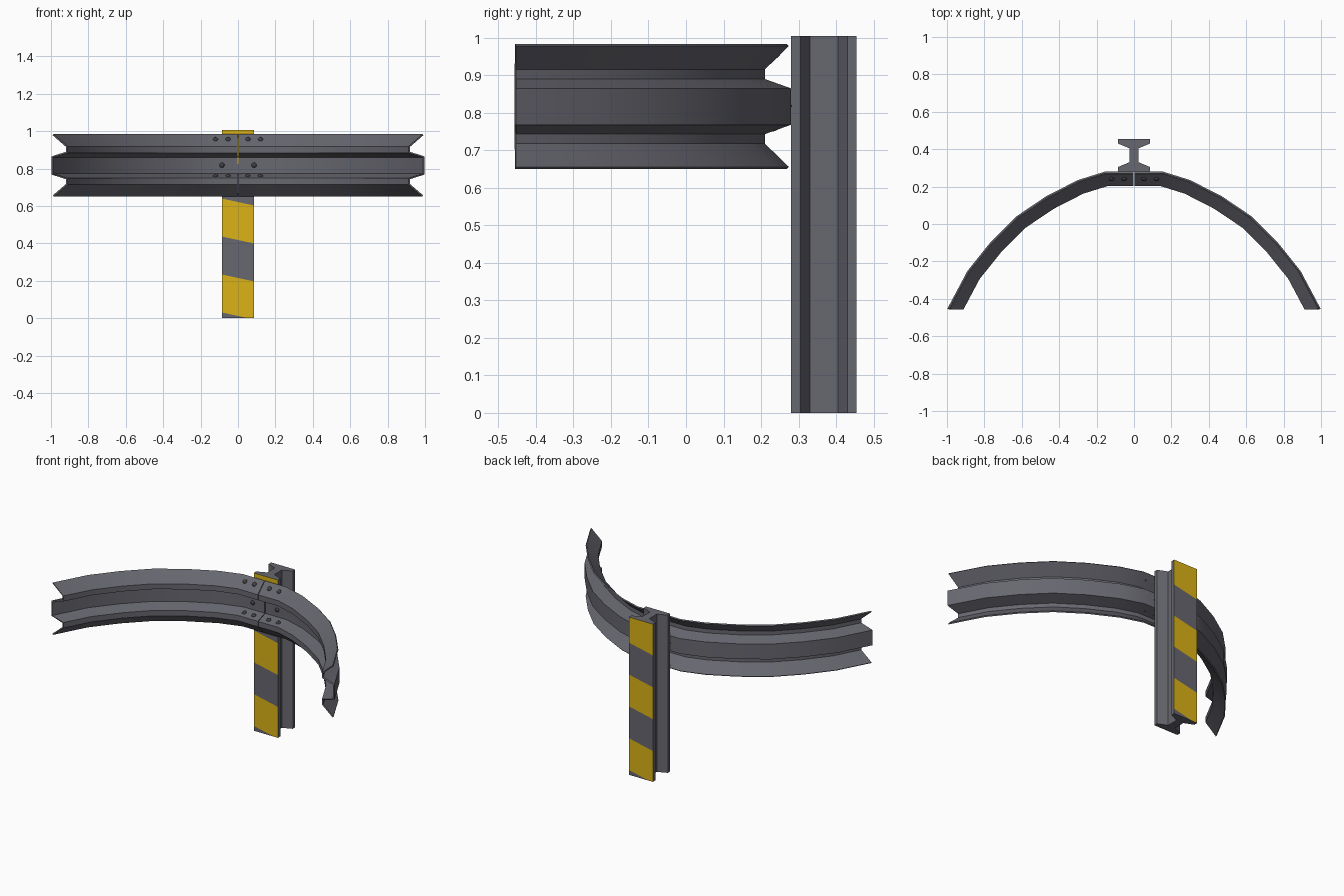
import bpy, bmesh, math
from mathutils import Vector, Matrix

if "Cube" in bpy.data.objects:
    bpy.data.objects.remove(bpy.data.objects["Cube"])


def material(name, rgb):
    m = bpy.data.materials.new(name)
    m.diffuse_color = (*rgb, 1)
    m.use_nodes = True
    m.node_tree.nodes["Principled BSDF"].inputs["Base Color"].default_value = m.diffuse_color
    return m


STEEL = material("grey steel", (0.135, 0.135, 0.16))
YELLOW = material("hazard yellow", (0.72, 0.45, 0.008))
BOLT = material("dark bolt", (0.05, 0.05, 0.06))


def make_object(name, bm, mats):
    me = bpy.data.meshes.new(name)
    bm.to_mesh(me)
    bm.free()
    for m in mats:
        me.materials.append(m)
    ob = bpy.data.objects.new(name, me)
    bpy.context.collection.objects.link(ob)
    bpy.ops.object.select_all(action='DESELECT')
    ob.select_set(True)
    bpy.context.view_layer.objects.active = ob
    return ob


# Curved W-profile rail: back-surface path swept with (depth, z) profile
path = [Vector(p) for p in [(0.002, 0.28), (0.155, 0.28), (0.30, 0.235), (0.47, 0.148),
                            (0.63, 0.04), (0.767, -0.097), (0.89, -0.25), (0.998, -0.453)]]
profile = [(0.006, 0.978), (0.07, 0.915), (0.07, 0.89), (0, 0.865),
           (0, 0.768), (0.07, 0.743), (0.07, 0.718), (0.006, 0.656)]


def inward(i):
    """Mitred inward offset for one unit of depth."""
    norms = []
    for a, b in ((i - 1, i), (i, i + 1)):
        if a >= 0 and b < len(path):
            d = (path[b] - path[a]).normalized()
            norms.append(Vector((d.y, -d.x)))
    if i == len(path) - 1:            # end is cut parallel to x
        return Vector((1 / norms[0].x, 0))
    m = sum(norms, Vector((0, 0))).normalized()
    return m / m.dot(norms[0])


bm = bmesh.new()
rows = []
for i, p in enumerate(path):
    n = inward(i)
    rows.append([bm.verts.new((*(p + n * d), z)) for d, z in profile])
for r, s in zip(rows, rows[1:]):
    for j in range(len(profile) - 1):
        bm.faces.new((r[j], s[j], s[j + 1], r[j + 1]))
bm.normal_update()
bm.faces.ensure_lookup_table()
if bm.faces[3].normal.y < 0:
    bmesh.ops.reverse_faces(bm, faces=bm.faces[:])
rail = make_object("curved_guard_rail", bm, [STEEL])
sol = rail.modifiers.new("thickness", 'SOLIDIFY')
sol.thickness = 0.008
sol.offset = -1
sol.use_even_offset = True
rail.modifiers.new("mirror", 'MIRROR').use_mirror_merge = False
bpy.ops.object.convert(target='MESH')
bpy.ops.object.shade_smooth_by_angle(angle=math.radians(30))

# I-beam post with tapered flanges
H = 1.005
half = [(0.085, 0.28), (0.085, 0.305), (0.025, 0.33),
        (0.025, 0.405), (0.085, 0.43), (0.085, 0.455)]
outline = half + [(-x, y) for x, y in reversed(half)]
bm = bmesh.new()
base = bm.faces.new([bm.verts.new((x, y, 0)) for x, y in outline])
ext = bmesh.ops.extrude_face_region(bm, geom=[base])["geom"]
bmesh.ops.translate(bm, vec=(0, 0, H), verts=[v for v in ext if isinstance(v, bmesh.types.BMVert)])
bmesh.ops.recalc_face_normals(bm, faces=bm.faces[:])
bm.normal_update()

# Slanted stripes cut into the front and back faces
STEP, START, SLOPE = 0.203, 0.012, 0.215


def flange_faces(side):
    return [f for f in bm.faces if f.normal.y * side > 0.99 and
            abs(f.calc_center_median().y - (0.455 if side > 0 else 0.28)) < 0.002]


for side in (-1, 1):
    for k in range(5):
        fs = flange_faces(side)
        geom = set(fs)
        for f in fs:
            geom.update(f.edges)
            geom.update(f.verts)
        bmesh.ops.bisect_plane(bm, geom=list(geom), dist=1e-5,
                               plane_co=(0, 0, START + STEP * k),
                               plane_no=Vector((-side * SLOPE, 0, 1)).normalized())
    bm.normal_update()
    for f in flange_faces(side):
        c = f.calc_center_median()
        band = math.floor((c.z - side * SLOPE * c.x - START) / STEP)
        f.material_index = 1 if band % 2 == 0 else 0
make_object("striped_post", bm, [STEEL, YELLOW])

# Dome-headed splice bolts
bm = bmesh.new()


def bolt(x, y, z, normal):
    rot = Vector((0, 0, 1)).rotation_difference(Vector(normal)).to_matrix().to_4x4()
    m = Matrix.Translation((x, y, z)) @ rot @ Matrix.Diagonal((1, 1, 0.65, 1))
    bmesh.ops.create_uvsphere(bm, u_segments=12, v_segments=6, radius=0.014, matrix=m)


for s in (-1, 1):
    for x in (0.053, 0.12):
        bolt(s * x, 0.241, 0.956, (0, -1, 1))
        bolt(s * x, 0.235, 0.76, (0, -0.34, 0.94))
    bolt(s * 0.086, 0.272, 0.818, (0, -1, 0))
make_object("splice_bolts", bm, [BOLT])
bpy.ops.object.shade_smooth_by_angle(angle=math.radians(40))
